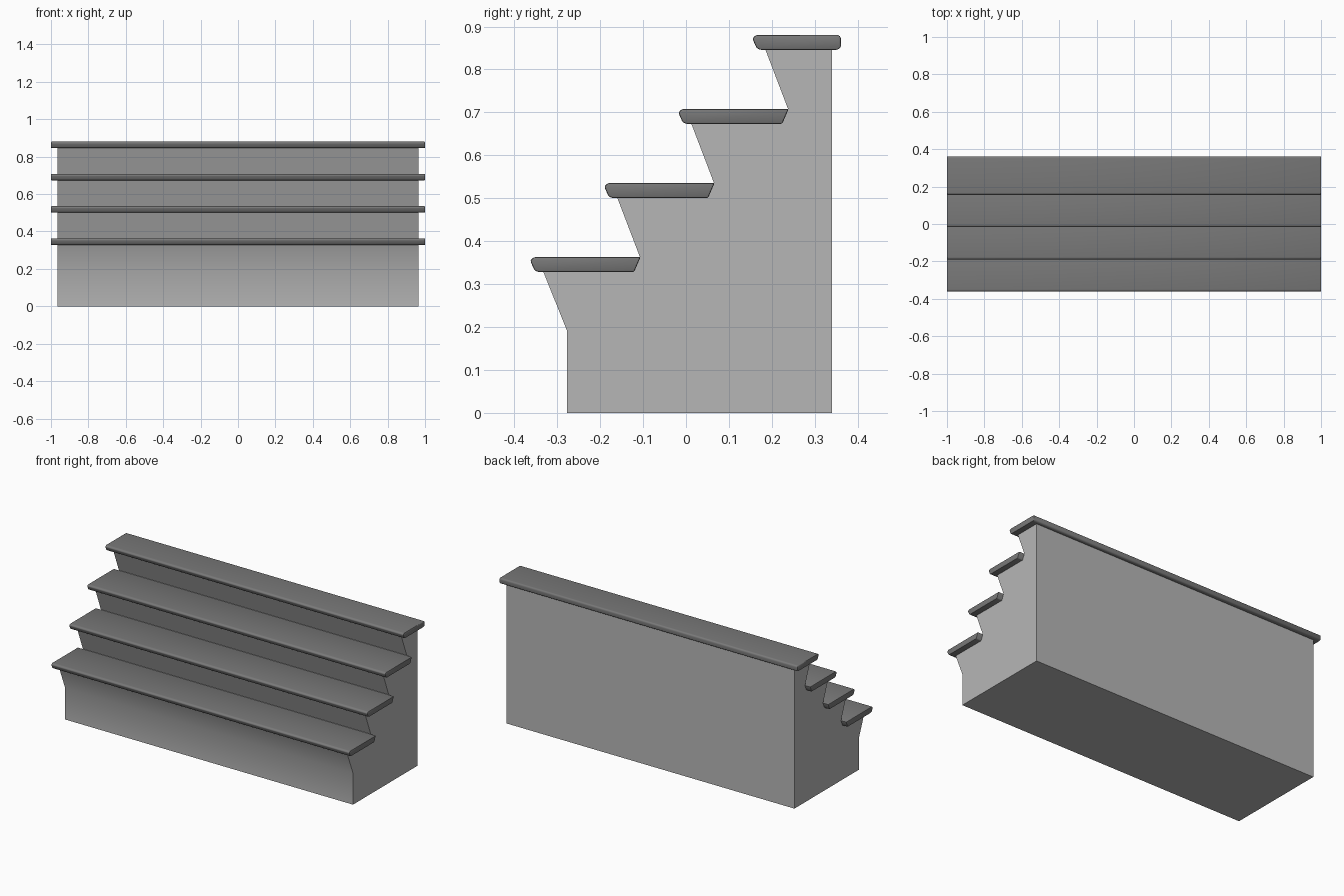
import bpy, bmesh

if "Cube" in bpy.data.objects:
    bpy.data.objects.remove(bpy.data.objects["Cube"])

STEP = 0.1725      # rise and run of each step
COUNT = 4


def material(name, grey):
    mat = bpy.data.materials.new(name)
    mat.diffuse_color = (grey, grey, grey, 1)
    mat.use_nodes = True
    mat.node_tree.nodes["Principled BSDF"].inputs["Base Color"].default_value = mat.diffuse_color
    return mat


def prism(name, profile, half_width, mat, bevel=0.0, segments=1):
    """Extrude a (y, z) profile symmetrically along x."""
    bm = bmesh.new()
    face = bm.faces.new([bm.verts.new((-half_width, y, z)) for y, z in profile])
    ext = bmesh.ops.extrude_face_region(bm, geom=[face])
    verts = [v for v in ext["geom"] if isinstance(v, bmesh.types.BMVert)]
    bmesh.ops.translate(bm, verts=verts, vec=(2 * half_width, 0, 0))
    bmesh.ops.recalc_face_normals(bm, faces=bm.faces)
    if bevel:
        bmesh.ops.bevel(bm, geom=list(bm.edges), offset=bevel, segments=segments,
                        profile=0.5, affect='EDGES', clamp_overlap=True)
    mesh = bpy.data.meshes.new(name)
    bm.to_mesh(mesh)
    bm.free()
    mesh.materials.append(mat)
    obj = bpy.data.objects.new(name, mesh)
    bpy.context.collection.objects.link(obj)
    bpy.ops.object.select_all(action='DESELECT')
    obj.select_set(True)
    bpy.context.view_layer.objects.active = obj
    bpy.ops.object.shade_smooth_by_angle(angle=0.7)
    return obj


body_grey = material("body_grey", 0.47)
tread_grey = material("tread_grey", 0.19)

# Solid stair body with undercut, forward-leaning risers
body = [(0.34, 0), (-0.277, 0), (-0.277, 0.191)]
for i in range(COUNT):
    d = i * STEP
    if i:
        body.append((-0.28 + d, 0.191 + d))
    body.append((-0.335 + d, 0.335 + d))
    if i < COUNT - 1:
        body.append((-0.119 + d, 0.335 + d))
body.append((0.34, 0.335 + (COUNT - 1) * STEP))
prism("stair_body", body, 0.965, body_grey)

# Overhanging treads with rounded edges; the top one has a square back
for i in range(COUNT):
    d = i * STEP
    if i < COUNT - 1:
        back = [(-0.121 + d, 0.328 + d), (-0.106 + d, 0.363 + d)]
    else:
        back = [(0.353, 0.328 + d), (0.361, 0.334 + d),
                (0.361, 0.357 + d), (0.355, 0.363 + d)]
    front = [(-0.354 + d, 0.363 + d), (-0.363 + d, 0.355 + d),
             (-0.353 + d, 0.332 + d), (-0.344 + d, 0.328 + d)]
    prism(f"tread_{i + 1}", front + back, 1.0, tread_grey, bevel=0.004, segments=2)
